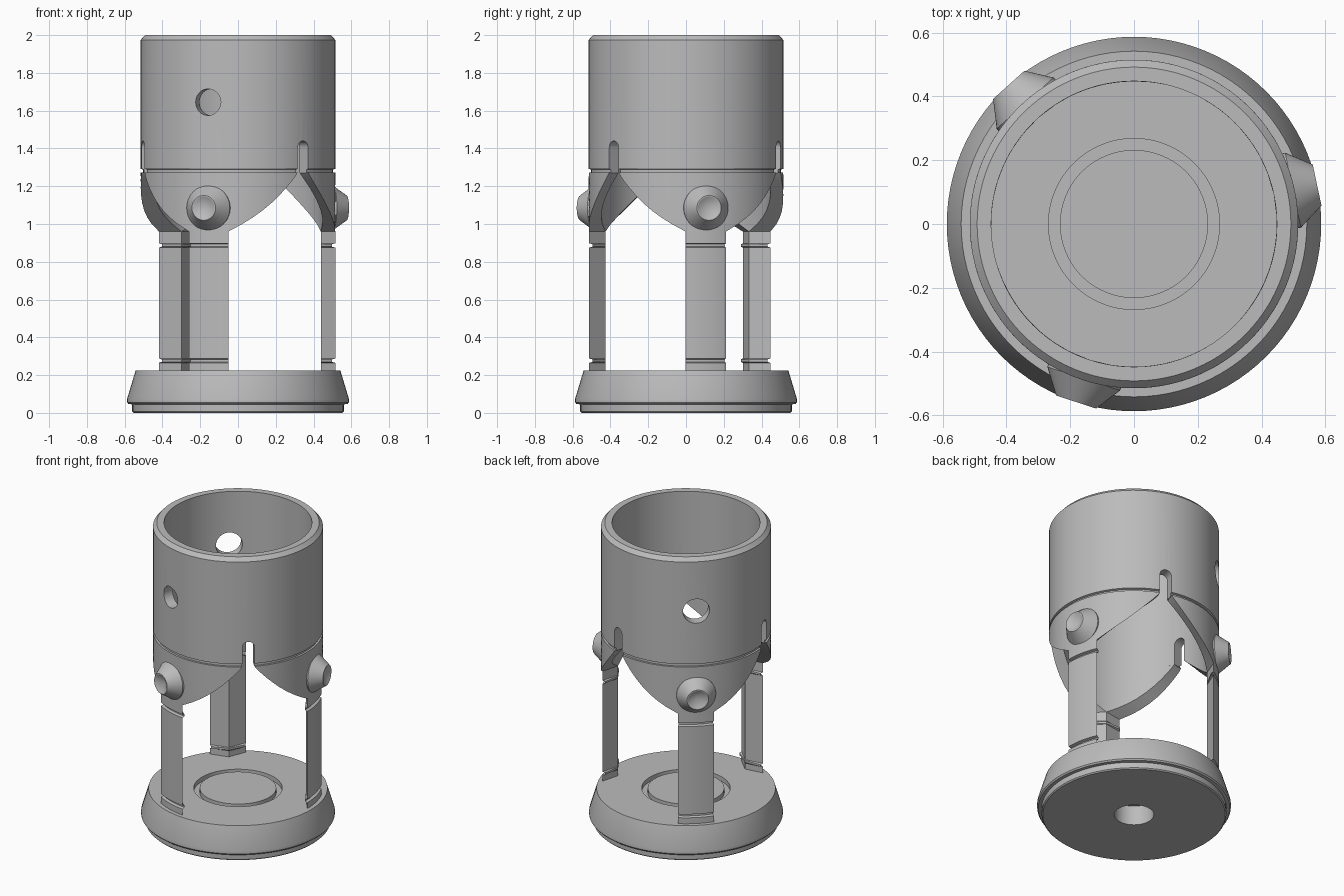
import bpy, bmesh
from math import sin, cos, pi, radians
from mathutils import Matrix, Vector

if "Cube" in bpy.data.objects:
    bpy.data.objects.remove(bpy.data.objects["Cube"])

ANGLES = [12, 132, 252]      # directions of the three legs
OUTER, INNER = 0.515, 0.448  # wall radii

grey = bpy.data.materials.new("plain grey")
grey.use_nodes = True
grey.diffuse_color = (0.5, 0.5, 0.5, 1)
grey.node_tree.nodes["Principled BSDF"].inputs["Base Color"].default_value = (0.5, 0.5, 0.5, 1)


def finish(name, bm):
    bmesh.ops.remove_doubles(bm, verts=bm.verts, dist=1e-5)
    bmesh.ops.recalc_face_normals(bm, faces=bm.faces)
    mesh = bpy.data.meshes.new(name)
    bm.to_mesh(mesh)
    bm.free()
    obj = bpy.data.objects.new(name, mesh)
    bpy.context.collection.objects.link(obj)
    mesh.materials.append(grey)
    return obj


def smooth(obj):
    bpy.ops.object.select_all(action='DESELECT')
    obj.select_set(True)
    bpy.context.view_layer.objects.active = obj
    bpy.ops.object.shade_smooth_by_angle(angle=radians(20))


def bridge(bm, rings):
    """Join neighbouring closed rings of vertices with quads."""
    for a, b in zip(rings, rings[1:]):
        n = len(a)
        for i in range(n):
            j = (i + 1) % n
            bm.faces.new((a[i], a[j], b[j], b[i]))


def lathe(name, profile, steps=96, closed=False):
    bm = bmesh.new()
    rings = [[bm.verts.new((r * cos(2 * pi * i / steps), r * sin(2 * pi * i / steps), z))
              for i in range(steps)] for r, z in profile]
    bridge(bm, rings + rings[:1] if closed else rings)
    bmesh.ops.dissolve_degenerate(bm, edges=bm.edges, dist=1e-6)
    return finish(name, bm)


def radial_cutter(angle, outline):
    """Prism through the wall; the outline is given as (sideways, z)."""
    bm = bmesh.new()
    rings = [[bm.verts.new((r, t, z)) for t, z in outline] for r in (0.3, 0.7)]
    bridge(bm, rings)
    for ring in rings:
        bm.faces.new(ring)
    bmesh.ops.transform(bm, matrix=Matrix.Rotation(radians(angle), 4, 'Z'), verts=bm.verts)
    obj = finish("cutter", bm)
    obj.hide_render = True
    return obj


def cut(target, cutter):
    mod = target.modifiers.new("cut", 'BOOLEAN')
    mod.operation, mod.solver, mod.object = 'DIFFERENCE', 'EXACT', cutter
    bpy.context.view_layer.objects.active = target
    bpy.ops.object.modifier_apply(modifier=mod.name)
    bpy.data.objects.remove(cutter)


def arc(radius, z, start, end, steps):
    return [(radius * cos(start + (end - start) * i / steps),
             z + radius * sin(start + (end - start) * i / steps)) for i in range(steps + 1)]


# Base: flared disc with a ring groove on top and a blind hole below
base = lathe("base", [
    (0, 0.13), (0.12, 0.13), (0.12, 0), (0.553, 0), (0.56, 0.007), (0.56, 0.045),
    (0.58, 0.047), (0.587, 0.056), (0.587, 0.075), (0.542, 0.225), (0.268, 0.225),
    (0.268, 0.195), (0.232, 0.195), (0.232, 0.225), (0, 0.225)])
smooth(base)

# Upper tube: chamfered rim, groove at the foot, three arched slots, two round holes
tube = lathe("upper_tube", [
    (INNER, 1.27), (0.502, 1.27), (0.502, 1.288), (OUTER, 1.292),
    (OUTER, 1.975), (0.492, 2), (INNER, 2)], closed=True)
SLOT = 0.037
for a in ANGLES:
    cut(tube, radial_cutter(a + 60, [(-SLOT, 1.2), (SLOT, 1.2)] + arc(SLOT, 1.403, 0, pi, 16)))
for a, r in ((252, 0.07), (132, 0.081)):
    cut(tube, radial_cutter(a, arc(r, 1.645, 0, 2 * pi, 40)[:-1]))
smooth(tube)

# Leg sections: z, outer radius, outer half angle, inner half angle
LEG = 12.3
sections = [(0.2, OUTER, LEG, 0)]
for z in (0.265, 0.875):
    sections += [(z, OUTER, LEG, 0), (z + 0.005, 0.497, LEG, 0),
                 (z + 0.018, 0.497, LEG, 0), (z + 0.023, OUTER, LEG, 0)]
lobe = [(0.96, LEG), (1.0, 20.5), (1.035, 26.8), (1.07, 32.4), (1.11, 38),
        (1.15, 43), (1.19, 47.6), (1.23, 51.9), (1.255, 54.4), (1.273, 55.8)]
for z, half in lobe:
    bevel = LEG * (1.273 - z) / (1.273 - 0.96) + 0.5
    sections.append((z, OUTER, half, max(0, half - bevel)))


def leg_mesh(angle, steps=28):
    """Wedge-shaped leg that widens into a curved lobe under the tube."""
    bm = bmesh.new()
    rings = []
    for z, radius, half_out, half_in in sections:
        ring = []
        for r, h0, h1 in ((radius, -half_out, half_out), (INNER, half_in, -half_in)):
            for i in range(steps + 1):
                a = radians(angle + h0 + (h1 - h0) * i / steps)
                ring.append(bm.verts.new((r * cos(a), r * sin(a), z)))
        rings.append(ring)
    bridge(bm, rings)
    n = 2 * steps + 1
    for ring in (rings[0], rings[-1]):
        for i in range(steps):
            bm.faces.new((ring[i], ring[i + 1], ring[n - i - 1], ring[n - i]))
    bmesh.ops.dissolve_degenerate(bm, edges=bm.edges, dist=1e-6)
    return bm


for number, a in enumerate(ANGLES, 1):
    smooth(finish(f"leg_{number}", leg_mesh(a)))
    # Conical boss with a countersunk tip
    boss = lathe(f"boss_{number}", [
        (0, 0.465), (0.12, 0.465), (0.12, 0.51), (0.066, 0.587),
        (0.06, 0.587), (0, 0.555)], steps=48)
    boss.data.transform(Matrix.Translation(Vector((0, 0, 1.085)))
                        @ Matrix.Rotation(radians(a), 4, 'Z')
                        @ Matrix.Rotation(pi / 2, 4, 'Y'))
    smooth(boss)
